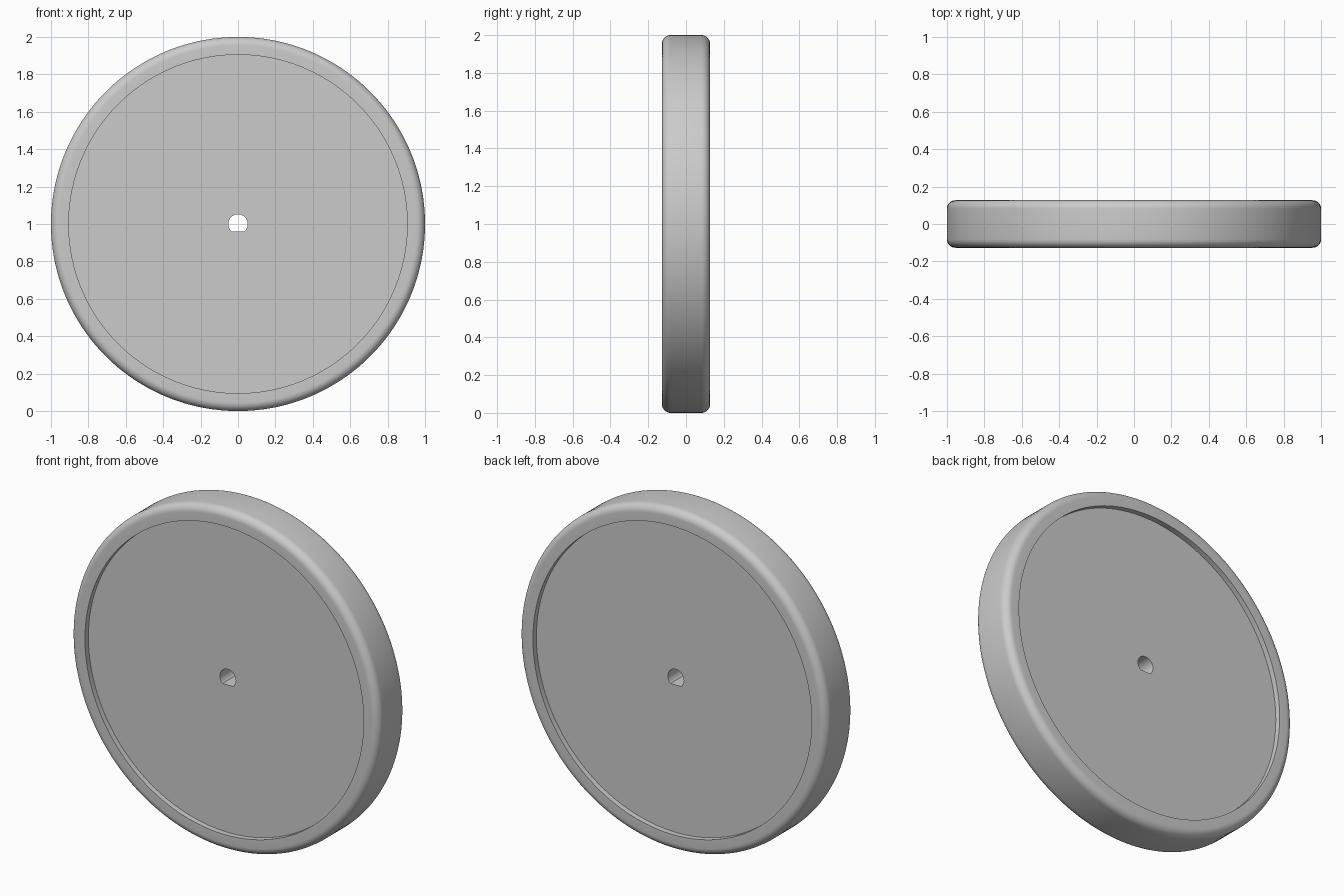
import bpy, bmesh, math

cube = bpy.data.objects.get("Cube")
if cube:
    bpy.data.objects.remove(cube, do_unlink=True)

SEGMENTS = 180
RADIUS, HALF = 1.0, 0.127          # wheel radius and half thickness
FILLET, RIM_INNER = 0.045, 0.905   # rounded rim edge, inner edge of rim
WEB_HALF = 0.095                   # half thickness of the recessed disc
BORE, FLAT = 0.052, 0.04           # D-shaped shaft hole

# Single plain colour
grey = bpy.data.materials.new("light_grey")
grey.use_nodes = True
colour = (0.6, 0.6, 0.6, 1)
grey.diffuse_color = colour
grey.node_tree.nodes["Principled BSDF"].inputs["Base Color"].default_value = colour


def bore_radius(angle):
    """Radius of the D-shaped hole, flat at the bottom."""
    s = math.sin(angle)
    return min(BORE, FLAT / -s) if s < 0 else BORE


# Front half of the cross-section as (radius, depth); None marks the bore
half = [(None, -WEB_HALF), (RIM_INNER, -WEB_HALF), (RIM_INNER, -HALF)]
for i in range(9):
    a = math.radians(90) * i / 8
    half.append((RADIUS - FILLET + FILLET * math.sin(a),
                 -HALF + FILLET - FILLET * math.cos(a)))
profile = half + [(r, -y) for r, y in reversed(half)]

# Revolve the closed section around the y axis
bm = bmesh.new()
rings = []
for r, y in profile:
    ring = []
    for i in range(SEGMENTS):
        t = math.tau * i / SEGMENTS
        rad = bore_radius(t) if r is None else r
        ring.append(bm.verts.new((rad * math.cos(t), y, 1 + rad * math.sin(t))))
    rings.append(ring)
for k, ring in enumerate(rings):
    after = rings[(k + 1) % len(rings)]
    for i in range(SEGMENTS):
        j = (i + 1) % SEGMENTS
        bm.faces.new((ring[i], ring[j], after[j], after[i]))
bmesh.ops.recalc_face_normals(bm, faces=bm.faces)

mesh = bpy.data.meshes.new("wheel_disc")
bm.to_mesh(mesh)
bm.free()
mesh.materials.append(grey)
wheel = bpy.data.objects.new("wheel_disc", mesh)
bpy.context.collection.objects.link(wheel)

# Smooth curves, sharp recess and bore edges
bpy.ops.object.select_all(action="DESELECT")
wheel.select_set(True)
bpy.context.view_layer.objects.active = wheel
bpy.ops.object.shade_smooth_by_angle(angle=math.radians(30))
